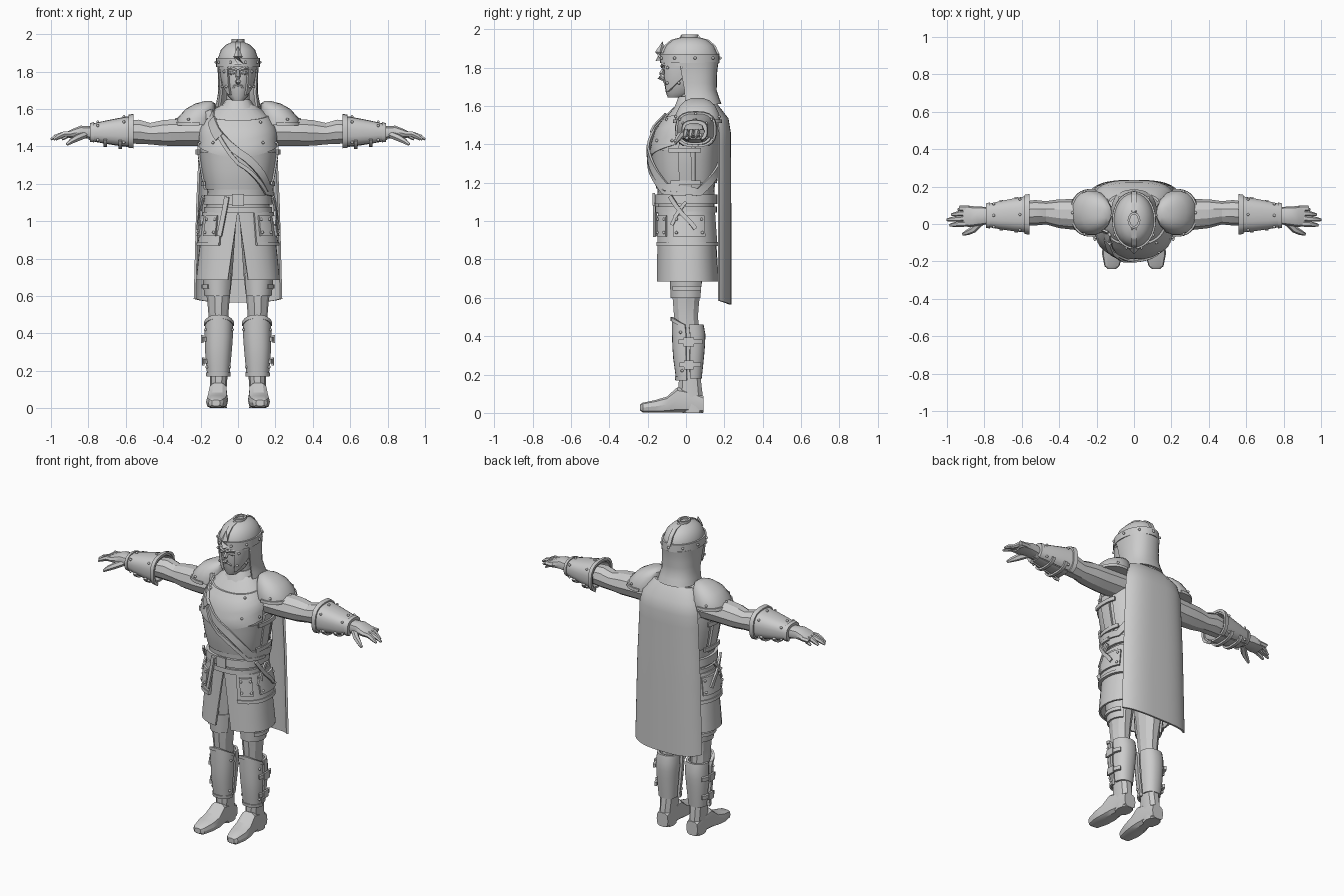
import bpy, bmesh, math
from mathutils import Vector

if "Cube" in bpy.data.objects:
    bpy.data.objects.remove(bpy.data.objects["Cube"])

steel = bpy.data.materials.new("plain grey")
steel.use_nodes = True
grey = (0.6, 0.6, 0.6, 1)
steel.diffuse_color = grey
steel.node_tree.nodes["Principled BSDF"].inputs["Base Color"].default_value = grey


def finish(name, bm, mirror=False, angle=38):
    """Turn a bmesh into an object, optionally with a mirrored twin."""
    for side in (("left_", "right_") if mirror else ("",)):
        if side == "right_":
            for v in bm.verts:
                v.co.x = -v.co.x
        bmesh.ops.recalc_face_normals(bm, faces=bm.faces)
        for f in bm.faces:
            f.smooth = True
        for e in bm.edges:
            e.smooth = len(e.link_faces) == 2 and e.calc_face_angle() < math.radians(angle)
        mesh = bpy.data.meshes.new(side + name)
        bm.to_mesh(mesh)
        mesh.materials.append(steel)
        bpy.context.collection.objects.link(bpy.data.objects.new(side + name, mesh))
    bm.free()


def value(f, x):
    return f(x) if callable(f) else f


class Form:
    """Rounded cross-sections (position, centre, centre, radius, radius) along an axis."""

    def __init__(self, rings, axis="z", power=0.85):
        self.rings, self.axis, self.power = sorted(rings), axis, power

    def point(self, theta, pos, off=0):
        ring = self.rings[0] if pos < self.rings[0][0] else self.rings[-1]
        for a, b in zip(self.rings, self.rings[1:]):
            if a[0] <= pos <= b[0]:
                k = (pos - a[0]) / (b[0] - a[0])
                ring = [p + (q - p) * k for p, q in zip(a, b)]
        c, s = math.cos(math.radians(theta)), math.sin(math.radians(theta))
        u = ring[1] + (ring[3] + off) * math.copysign(abs(c) ** self.power, c)
        v = ring[2] + (ring[4] + off) * math.copysign(abs(s) ** self.power, s)
        return Vector({"z": (u, v, pos), "x": (pos, u, v), "y": (u, pos, v)}[self.axis])

    def solid(self, name, sides=16, mirror=False, angle=38):
        bm = bmesh.new()
        loops = [[bm.verts.new(self.point(360 * i / sides, r[0])) for i in range(sides)] for r in self.rings]
        for a, b in zip(loops, loops[1:]):
            for i in range(sides):
                j = (i + 1) % sides
                bm.faces.new((a[i], a[j], b[j], b[i]))
        bm.faces.new(loops[0])
        bm.faces.new(loops[-1])
        finish(name, bm, mirror, angle)
        return self

    def plate(self, name, start, end, low, high, off=0.01, thick=0.015, nu=12, nv=4, mirror=False):
        """Curved plate lying on the form; limits may be functions of 0..1."""
        bm = bmesh.new()
        def corner(i, j, o):
            u, v = i / nu, j / nv
            t0, t1 = value(start, v), value(end, v)
            lo, hi = value(low, u), value(high, u)
            return bm.verts.new(self.point(t0 + (t1 - t0) * u, lo + (hi - lo) * v, o))
        g = [[[corner(i, j, o) for j in range(nv + 1)] for i in range(nu + 1)] for o in (off, off - thick)]
        for i in range(nu):
            for h in g:
                for j in range(nv):
                    bm.faces.new((h[i][j], h[i + 1][j], h[i + 1][j + 1], h[i][j + 1]))
            for j in (0, nv):
                bm.faces.new((g[0][i][j], g[0][i + 1][j], g[1][i + 1][j], g[1][i][j]))
        for j in range(nv):
            for i in (0, nu):
                bm.faces.new((g[0][i][j], g[0][i][j + 1], g[1][i][j + 1], g[1][i][j]))
        finish(name, bm, mirror)

    def strap(self, name, path, width=0.03, off=0.015, thick=0.012, mirror=False, steps=6):
        """Flat strap through (angle, position) points on the form."""
        spots = [path[0]]
        for a, b in zip(path, path[1:]):
            spots += [[p + (q - p) * k / steps for p, q in zip(a, b)] for k in range(1, steps + 1)]
        pts = [self.point(t, p, off) for t, p in spots]
        ups = [(self.point(t, p, 1) - self.point(t, p, 0)).normalized() for t, p in spots]
        bm, last = bmesh.new(), None
        for i, (p, n) in enumerate(zip(pts, ups)):
            way = pts[min(i + 1, len(pts) - 1)] - pts[max(i - 1, 0)]
            s = n.cross(way).normalized() * width / 2
            loop = [bm.verts.new(c) for c in (p + s, p - s, p - s - n * thick, p + s - n * thick)]
            if last:
                for k in range(4):
                    bm.faces.new((last[k], last[k - 1], loop[k - 1], loop[k]))
            if i in (0, len(pts) - 1):
                bm.faces.new(loop)
            last = loop
        finish(name, bm, mirror)

    def rivets(self, name, angles, places, off=0.012, mirror=False):
        bm = bmesh.new()
        for t in angles:
            for p in places:
                ball = bmesh.ops.create_uvsphere(bm, u_segments=8, v_segments=5, radius=0.008)
                bmesh.ops.translate(bm, verts=ball["verts"], vec=self.point(t, p, off))
        finish(name, bm, mirror)


def tube(name, path, radii, sides=6, mirror=False):
    """Tapered limb through a few points."""
    bm, last = bmesh.new(), None
    pts = [Vector(p) for p in path]
    for i, (p, r) in enumerate(zip(pts, radii)):
        way = pts[min(i + 1, len(pts) - 1)] - pts[max(i - 1, 0)]
        turn = way.to_track_quat("Z", "Y")
        loop = [bm.verts.new(p + turn @ Vector((r * math.cos(math.tau * k / sides), r * math.sin(math.tau * k / sides), 0)))
                for k in range(sides)]
        if last:
            for k in range(sides):
                bm.faces.new((last[k], last[k - 1], loop[k - 1], loop[k]))
        if i in (0, len(pts) - 1):
            bm.faces.new(loop)
        last = loop
    finish(name, bm, mirror)


# Torso, breastplate and collar
torso = Form([(1.04, 0, 0, .17, .15), (1.16, 0, 0, .165, .148), (1.25, 0, -.005, .185, .162), (1.38, 0, -.008, .205, .172),
              (1.48, 0, .01, .2, .16), (1.56, 0, .035, .17, .125), (1.62, 0, .045, .1, .085)]).solid("torso", 24)
torso.plate("breastplate", -168, -12, lambda u: 1.33 + .07 * abs(2 * u - 1), lambda u: 1.57 - .03 * math.sin(u * math.pi), nu=20, nv=6)
torso.plate("back_plate", 15, 165, 1.2, 1.56, nu=16, nv=6)
torso.plate("belly_plate", -172, -8, 1.17, 1.37, off=.005, nu=18)
torso.rivets("breastplate_rivets", (-160, -125, -55, -20), (1.42, 1.53))
Form([(1.55, 0, .035, .125, .12), (1.6, 0, .035, .1, .095), (1.65, 0, .03, .065, .07)]).solid("collar", 14)

# Shoulder belt, buckles and side fastenings
torso.strap("shoulder_belt", [(-142, 1.58), (-90, 1.37), (-35, 1.18), (20, 1.15), (90, 1.32), (160, 1.5), (218, 1.58)], .042, .026)
torso.strap("narrow_sash", [(-128, 1.55), (-90, 1.31), (-40, 1.15), (0, 1.14)], .02, .03)
torso.strap("belt_buckle", [(-131, 1.545), (-112, 1.45)], .055, .033)
for z in (1.2, 1.37):
    torso.strap("side_buckle", [(-22, z), (22, z)], .025, .024, mirror=True)
torso.plate("side_seam", -8, 8, 1.17, 1.42, .015, mirror=True, nu=3)

# Skirt with a front slit, hip plates and belts
skirt = Form([(.68, 0, .008, .225, .163), (.86, 0, .005, .207, .155), (1.06, 0, 0, .175, .145)])
skirt.plate("skirt", lambda v: -79 - 11 * v, lambda v: 259 + 11 * v, .685, 1.06, 0, .012, 28, 4)
skirt.plate("hip_plate", -66, 72, .87, 1.05, .012, .018, 14, mirror=True)
skirt.plate("hip_plate_rim", -66, 72, .87, .89, .018, .01, 14, 1, mirror=True)
skirt.plate("front_pocket_plate", -60, -35, .92, 1.03, .024, .014, 5, 2, mirror=True)
skirt.plate("side_pocket_plate", -20, 30, .92, 1.03, .024, .014, 8, 2, mirror=True)
skirt.rivets("pocket_rivets", (-57, -39, -14, 24), (.94, 1.01), .025, mirror=True)
torso.plate("belt", 0, 360, 1.09, 1.14, .016, .02, 28, 1)
torso.plate("lower_belt", 0, 360, 1.045, 1.075, .012, .02, 28, 1)
torso.strap("buckle", [(-97, 1.113), (-83, 1.113)], .065, .026, steps=2)
skirt.strap("belt_tongue", [(-104, 1.13), (-108, 1.05), (-113, .92)], .026, .03)
skirt.strap("hip_strap", [(-25, 1.13), (-5, 1.04), (12, .96)], .022, .034, mirror=True)
skirt.strap("hip_strap_end", [(0, 1.1), (-14, 1.03), (-22, .98)], .018, .03, mirror=True)

# Cape
cape = Form([(.57, 0, .1, .25, .132), (1.1, 0, .1, .235, .132), (1.5, 0, .1, .215, .13),
             (1.57, 0, .1, .18, .105), (1.61, 0, .08, .14, .08)], power=.7)
cape.plate("cape", 25, 155, lambda u: .585 - .02 * math.sin(math.pi * u), 1.61, .004, .012, 20, 14)

# Head, face and helmet
head = Form([(1.645, 0, -.055, .03, .04), (1.67, 0, -.03, .055, .075), (1.74, 0, -.002, .076, .115), (1.8, 0, .01, .085, .128),
             (1.88, 0, .02, .09, .13)]).solid("head", 16)
Form([(1.55, 0, .045, .065, .065), (1.72, 0, .03, .06, .065)]).solid("neck", 12)
tube("nose", [(0, -.105, 1.81), (0, -.128, 1.77), (0, -.135, 1.748), (0, -.112, 1.735)], (.01, .014, .016, .008))
tube("eye", [(.018, -.118, 1.79), (.036, -.112, 1.793), (.055, -.095, 1.79)], (.004, .012, .004), mirror=True)
tube("brow", [(.006, -.126, 1.806), (.035, -.122, 1.818), (.07, -.09, 1.81)], (.008, .01, .006), mirror=True)
tube("moustache", [(0, -.112, 1.73), (.02, -.105, 1.722), (.03, -.095, 1.695)], (.009, .01, .004), mirror=True)
tube("lower_lip", [(-.02, -.09, 1.706), (0, -.1, 1.703), (.02, -.09, 1.706)], (.004, .008, .004))
helmet = Form([(1.81, 0, .02, .108, .146), (1.87, 0, .02, .108, .146), (1.915, 0, .02, .092, .125), (1.945, 0, .02, .062, .09),
               (1.96, 0, .02, .025, .035)], power=1).solid("helmet", 24)
helmet.plate("helmet_band", 0, 360, 1.825, 1.872, .009, .015, 32, 1)
helmet.rivets("band_rivets", range(-150, 210, 40), [1.85])
for t, end in ((-90, "front"), (90, "back")):
    helmet.strap("helmet_ridge_" + end, [(t, 1.86), (t, 1.915), (t, 1.945), (t, 1.96), (t + 180, 1.96)], .026, .009)
tube("brow_spike", [(0, -.13, 1.84), (0, -.137, 1.88), (0, -.122, 1.935)], (.03, .024, .002), 4)
head.plate("cheek_guard", lambda v: -54 - 6 * v, 0, lambda u: 1.675 + .09 * u * u, 1.825, .013, .014, 6, mirror=True)
head.rivets("cheek_rivets", (-45, -10), (1.72, 1.8), .015, mirror=True)
hood = Form([(1.61, 0, .065, .12, .118), (1.68, 0, .05, .105, .108), (1.78, 0, .03, .105, .13), (1.83, 0, .02, .11, .148)])
hood.plate("neck_guard", lambda v: -32 + 14 * v, lambda v: 212 - 14 * v, 1.61, 1.83, .002, .015, 18, 6)

# Arms and shoulder guards
arm = Form([(.14, .05, 1.48, .09, .08), (.3, .05, 1.475, .083, .076), (.4, .055, 1.472, .077, .072), (.47, .06, 1.468, .062, .06),
            (.53, .06, 1.478, .068, .068), (.62, .055, 1.475, .06, .06), (.8, .045, 1.47, .04, .036)], "x", 1)
arm.solid("arm", 10, True, 25)
pauldron = Form([(1.515, .23, .06, .105, .12), (1.55, .225, .06, .1, .118), (1.6, .2, .06, .08, .095),
                 (1.628, .175, .06, .055, .065), (1.642, .16, .06, .02, .03)], power=.9).solid("shoulder_guard", 18, True)
pauldron.plate("shoulder_rim", -100, 100, 1.512, 1.53, .008, .014, 16, 1, mirror=True)
pauldron.rivets("shoulder_rivets", (-70, 0, 70), [1.545], .002, True)

# Forearm guards
guard = Form([(.56, .052, 1.477, .1, .088), (.68, .048, 1.474, .083, .07), (.79, .045, 1.472, .06, .047)], "x", .75)
guard.plate("forearm_guard", -60, 240, .565, .79, 0, .014, 18, 3, mirror=True)
guard.plate("forearm_guard_inner", 247, 293, .58, .78, -.004, .012, 5, 3, mirror=True)
guard.plate("cuff_rim", -60, 240, .56, .585, .009, .015, 18, 1, mirror=True)
guard.plate("wrist_rim", -60, 240, .77, .79, .006, .012, 18, 1, mirror=True)
guard.rivets("guard_rivets", (-35, 35, 90, 145, 215), (.61, .75), .003, True)
for x in (.63, .71):
    guard.strap("guard_strap", [(205, x), (270, x), (335, x)], .02, .012, mirror=True)

# Hands
Form([(.77, .045, 1.472, .045, .036), (.84, .042, 1.478, .052, .034), (.88, .04, 1.47, .056, .026),
      (.915, .042, 1.462, .054, .016)], "x", .8).solid("palm", 10, True)
for finger, y, tip in (("index", .002, .985), ("middle", .03, 1), ("ring", .058, .975), ("little", .085, .94)):
    tube(finger + "_finger", [(.88, y, 1.468), (.93, y - .002, 1.466), (tip - .025, y - .005, 1.452), (tip, y - .008, 1.437)],
         (.015, .016, .013, .007), mirror=True)
tube("thumb", [(.82, .01, 1.462), (.86, -.03, 1.445), (.89, -.045, 1.428), (.915, -.055, 1.41)], (.02, .019, .015, .008), mirror=True)

# Legs, shin guards and boots
Form([(.17, .105, .02, .045, .055), (.42, .105, .01, .055, .065), (.5, .105, 0, .053, .065), (.58, .105, 0, .06, .072),
      (.7, .108, .005, .077, .085), (1, .09, .005, .08, .1)], power=1).solid("leg", 10, True, 25)
thigh = Form([(.59, .107, .003, .068, .078), (.72, .108, .005, .08, .088)], power=1)
thigh.plate("thigh_guard", -150, 60, .6, .72, .004, .012, 10, 2, mirror=True)
thigh.strap("thigh_strap", [(-50, .65), (50, .65)], .022, .014, mirror=True)
shin = Form([(.17, .105, .017, .056, .064), (.3, .105, .015, .068, .08), (.4, .102, .017, .073, .086), (.49, .102, .008, .07, .078)])
shin.plate("shin_guard", -172, -8, .175, lambda u: .455 + .04 * math.sin(math.pi * u), .004, .014, 12, 6, mirror=True)
shin.plate("calf_guard", 2, 178, .18, .46, 0, .014, 12, 6, mirror=True)
shin.plate("shin_top_rim", -172, -8, lambda u: .44 + .04 * math.sin(math.pi * u),
           lambda u: .46 + .04 * math.sin(math.pi * u), .01, .012, 12, 1, mirror=True)
shin.plate("shin_low_rim", -172, -8, .17, .19, .009, .012, 12, 1, mirror=True)
shin.rivets("shin_rivets", (-155, -25), (.22, .42), .006, True)
for z in (.25, .37):
    shin.strap("shin_buckle", [(-30, z), (40, z)], .024, .018, .016, mirror=True)
    shin.strap("shin_buckle_frame", [(-12, z), (10, z)], .045, .024, .012, mirror=True, steps=2)
Form([(0, .105, .035, .045, .055), (.09, .105, .022, .043, .068), (.19, .103, .02, .048, .058)]).solid("boot_shaft", 10, True, 25)
Form([(-.24, .118, .028, .022, .016), (-.225, .118, .028, .04, .026), (-.16, .115, .034, .056, .034), (-.1, .11, .043, .057, .043),
      (-.045, .107, .068, .05, .068), (.02, .105, .06, .046, .06), (.09, .105, .045, .04, .045)], "y", .6).solid("boot_foot", 10, True, 25)
